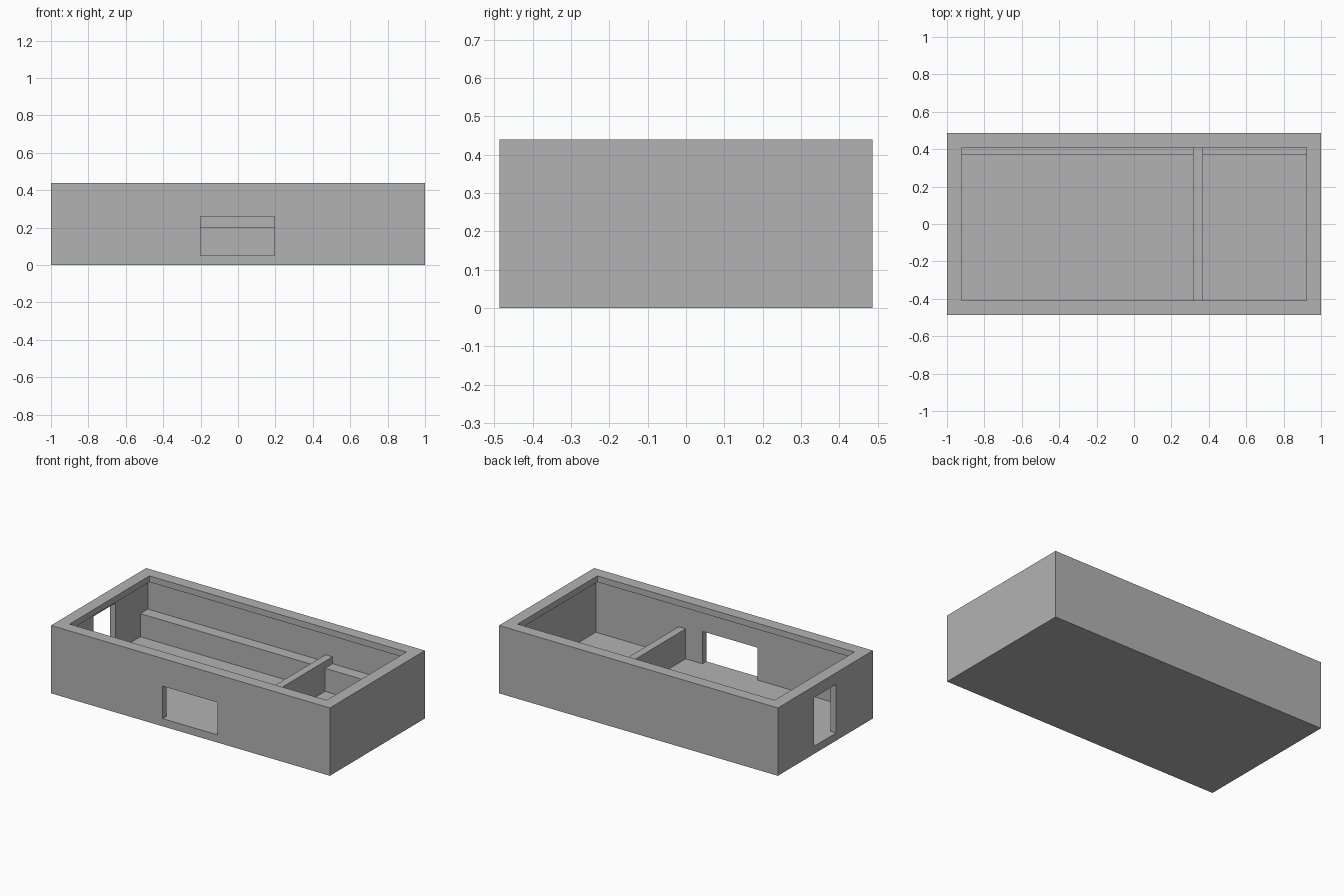
import bpy

if "Cube" in bpy.data.objects:
    bpy.data.objects.remove(bpy.data.objects["Cube"])

grey = bpy.data.materials.new("plain grey")
grey.diffuse_color = (0.45, 0.45, 0.45, 1)
grey.use_nodes = True
grey.node_tree.nodes["Principled BSDF"].inputs["Base Color"].default_value = grey.diffuse_color


def box(name, x0, x1, y0, y1, z0, z1):
    """Axis-aligned box between the given limits."""
    bpy.ops.mesh.primitive_cube_add(
        size=1, location=((x0 + x1) / 2, (y0 + y1) / 2, (z0 + z1) / 2))
    ob = bpy.context.object
    ob.name = name
    ob.scale = (x1 - x0, y1 - y0, z1 - z0)
    bpy.ops.object.transform_apply(location=True, rotation=False, scale=True)
    ob.data.materials.append(grey)
    return ob


# main dimensions: outer half size, room half size, floor and heights
OX, OY, TOP = 1.0, 0.487, 0.44
RX, RY, FLOOR = 0.96, 0.447, 0.05
LX, LY, LIP = 0.922, 0.409, 0.40

# outer walls and floor, hollowed under an overhanging rim
walls = box("walls", -OX, OX, -OY, OY, 0, TOP)
cutters = [
    box("room_cutter", -RX, RX, -RY, RY, FLOOR, LIP),
    box("rim_opening_cutter", -LX, LX, -LY, LY, 0.3, TOP + 0.1),
    box("front_window_cutter", -0.2, 0.195, -OY - 0.1, -0.4, FLOOR, 0.26),
    box("side_door_cutter", -OX - 0.1, -0.9, -0.11, 0.115, FLOOR, 0.365),
]
for cutter in cutters:
    mod = walls.modifiers.new(cutter.name, "BOOLEAN")
    mod.operation = "DIFFERENCE"
    mod.solver = "EXACT"
    mod.object = cutter
    cutter.hide_render = True
    cutter.hide_set(True)

# cross wall between the two rooms
PX0, PX1 = 0.315, 0.365
box("partition", PX0, PX1, -RY, RY, FLOOR, 0.245)

# raised ledge along the back wall of each room
for name, x0, x1 in (("left_ledge", -RX, PX0), ("right_ledge", PX1, RX)):
    box(name, x0, x1, 0.37, RY, FLOOR, 0.2)
